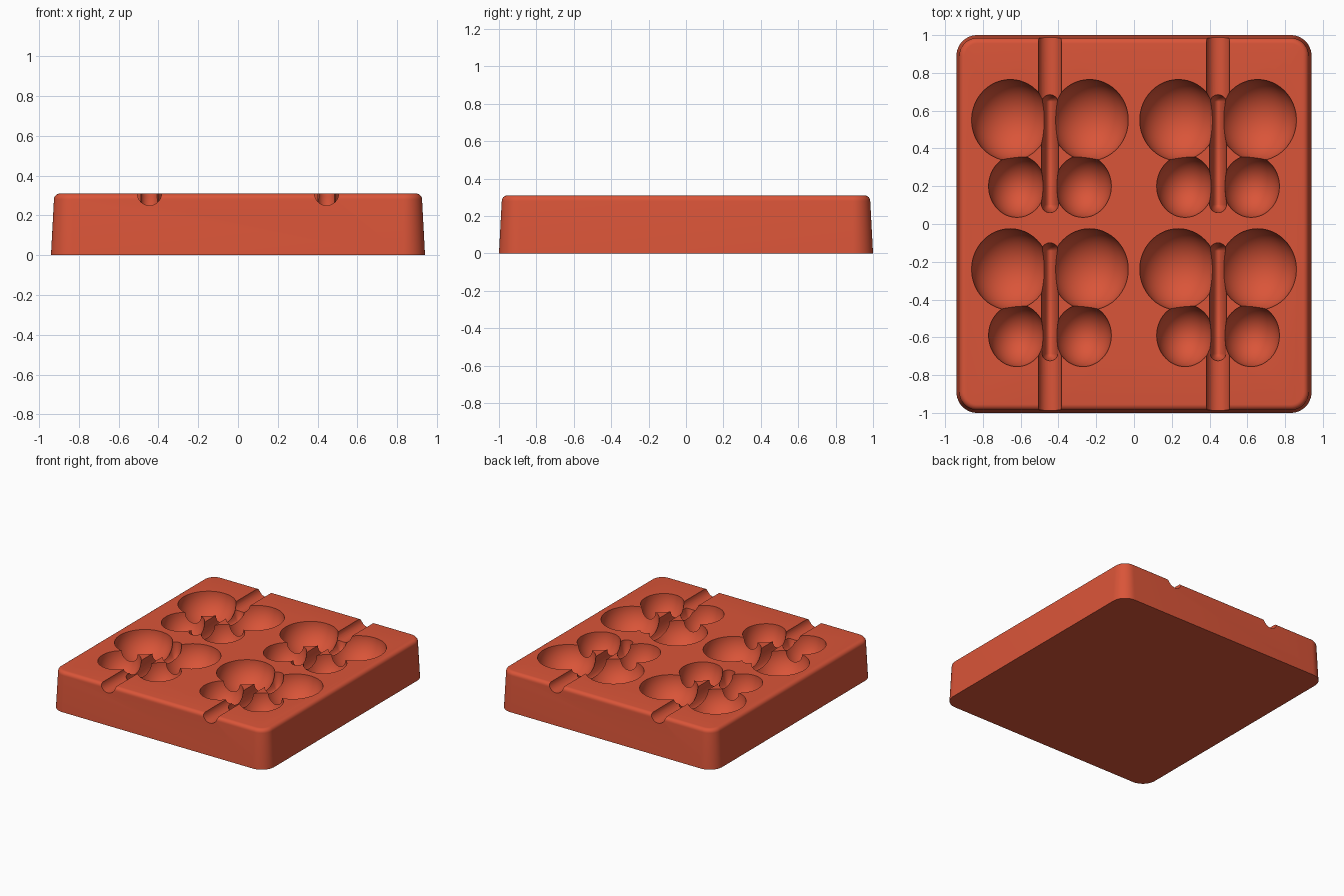
import bpy, bmesh, math
from mathutils import Matrix

cube = bpy.data.objects.get("Cube")
if cube:
    bpy.data.objects.remove(cube, do_unlink=True)

TOP = 0.31
BUTTERFLIES = [(x, y) for x in (-0.445, 0.445) for y in (0.375, -0.415)]

clay = bpy.data.materials.new("terracotta_red")
clay.use_nodes = True
clay.diffuse_color = (0.70, 0.09, 0.04, 1)
clay.node_tree.nodes["Principled BSDF"].inputs["Base Color"].default_value = clay.diffuse_color


def make_object(name, bm):
    bmesh.ops.recalc_face_normals(bm, faces=bm.faces)
    mesh = bpy.data.meshes.new(name)
    bm.to_mesh(mesh)
    bm.free()
    mesh.materials.append(clay)
    ob = bpy.data.objects.new(name, mesh)
    bpy.context.collection.objects.link(ob)
    return ob


def ring(bm, hx, hy, r, z, steps=12):
    """One rounded rectangle of vertices."""
    verts = []
    for k, (sx, sy) in enumerate([(1, 1), (-1, 1), (-1, -1), (1, -1)]):
        for i in range(steps + 1):
            a = (k + i / steps) * math.pi / 2
            verts.append(bm.verts.new((sx * (hx - r) + r * math.cos(a),
                                       sy * (hy - r) + r * math.sin(a), z)))
    return verts


def ellipsoid(bm, centre, radii, stretch=0.0):
    """Ellipsoid with its poles along y, optionally stretched to a capsule."""
    made = bmesh.ops.create_uvsphere(bm, u_segments=48, v_segments=25, radius=1)["verts"]
    bmesh.ops.rotate(bm, verts=made, matrix=Matrix.Rotation(math.pi / 2, 3, "X"))
    for v in made:
        shift = math.copysign(stretch, v.co.y)
        v.co = [c + r * p for c, r, p in zip(centre, radii, v.co)]
        v.co.y += shift


# Tapered slab with rounded corners and a rounded top edge
bm = bmesh.new()
fillet = 0.03
rings = [ring(bm, 0.94, 1.0, 0.11, 0)]
for i in range(7):
    a = i / 6 * math.pi / 2
    inset = 0.015 + fillet * (1 - math.cos(a))
    rings.append(ring(bm, 0.94 - inset, 1.0 - inset, 0.11 - inset,
                      TOP - fillet + fillet * math.sin(a)))
for low, high in zip(rings, rings[1:]):
    for i in range(len(low)):
        j = (i + 1) % len(low)
        bm.faces.new((low[i], low[j], high[j], high[i]))
bm.faces.new(rings[0][::-1])
bm.faces.new(rings[-1])
mould = make_object("mould_block", bm)

# Wing cavities, mirrored about each body
cutters = []
for name, dx, dy, radii in [("upper_wing_cutter", 0.21, 0.175, (0.205, 0.215, 0.20)),
                            ("lower_wing_cutter", 0.175, -0.175, (0.15, 0.165, 0.19))]:
    bm = bmesh.new()
    for cx, cy in BUTTERFLIES:
        for side in (-1, 1):
            ellipsoid(bm, (cx + side * dx, cy + dy, TOP + 0.002), radii)
    cutters.append(make_object(name, bm))

# Slender body cavities
bm = bmesh.new()
for cx, cy in BUTTERFLIES:
    ellipsoid(bm, (cx, cy, TOP + 0.003), (0.045, 0.045, 0.13), 0.27)
cutters.append(make_object("body_cutter", bm))

# Round stick channels running out through the front and back edges
bm = bmesh.new()
for x in (-0.445, 0.445):
    for y0, y1 in ((0.62, 1.1), (-1.1, -0.66)):
        place = Matrix.Translation((x, (y0 + y1) / 2, TOP + 0.001)) @ Matrix.Rotation(math.pi / 2, 4, "X")
        bmesh.ops.create_cone(bm, cap_ends=True, segments=40, radius1=0.061,
                              radius2=0.061, depth=y1 - y0, matrix=place)
cutters.append(make_object("channel_cutter", bm))

# Carve the cavities, then discard the cutters
for cutter in cutters:
    cutter.hide_render = True
    mod = mould.modifiers.new(cutter.name, "BOOLEAN")
    mod.operation = "DIFFERENCE"
    mod.solver = "EXACT"
    mod.object = cutter
bpy.context.view_layer.update()
carved = bpy.data.meshes.new_from_object(mould.evaluated_get(bpy.context.evaluated_depsgraph_get()))
mould.modifiers.clear()
mould.data = carved
carved.materials.clear()
carved.materials.append(clay)
for poly in carved.polygons:
    poly.material_index = 0
for cutter in cutters:
    bpy.data.objects.remove(cutter, do_unlink=True)

bpy.ops.object.select_all(action="DESELECT")
mould.select_set(True)
bpy.context.view_layer.objects.active = mould
bpy.ops.object.shade_smooth_by_angle(angle=math.radians(30))
